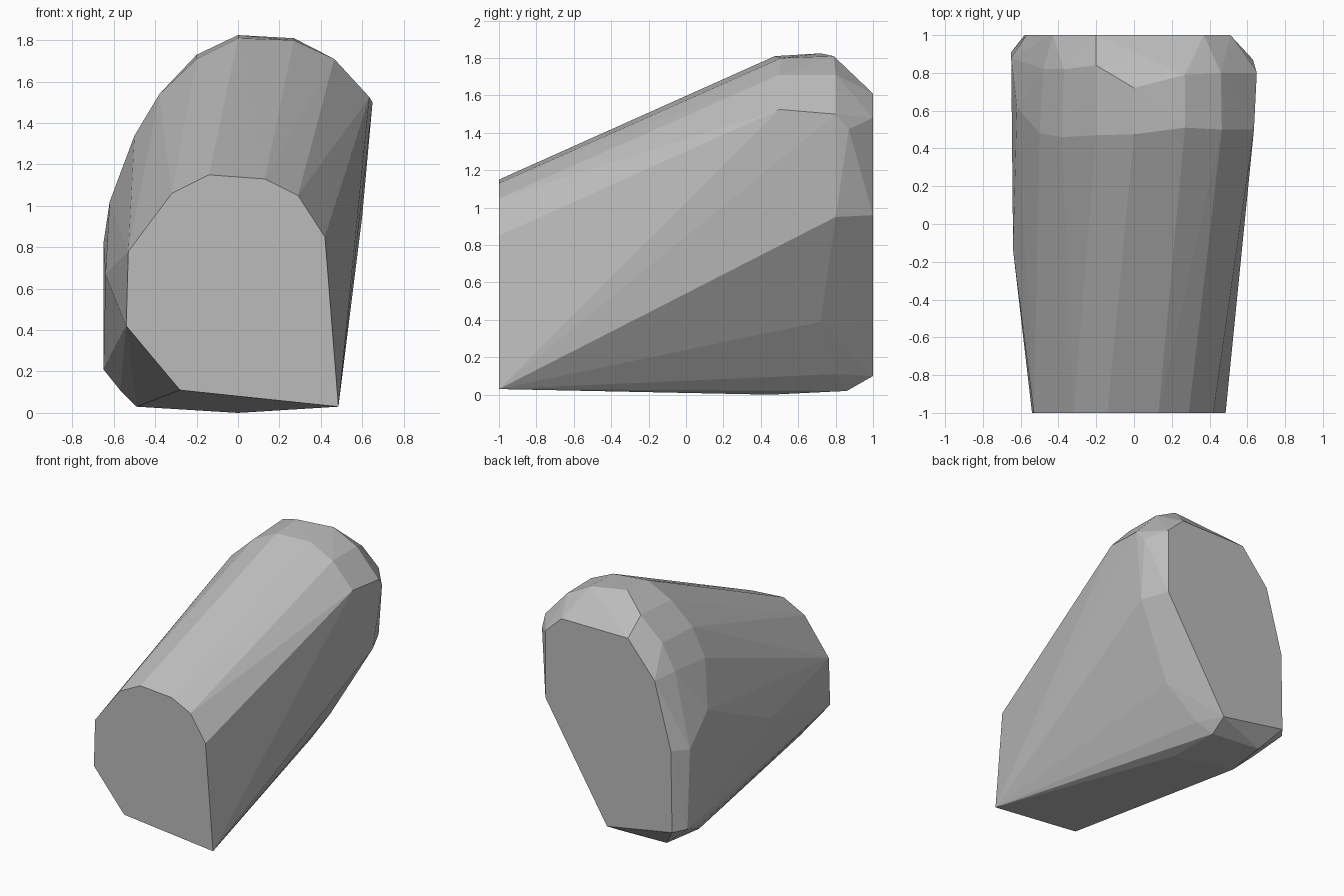
import bpy, bmesh

if "Cube" in bpy.data.objects:
    bpy.data.objects.remove(bpy.data.objects["Cube"])

# Flat grey finish
grey = bpy.data.materials.new("plain_grey")
grey.diffuse_color = (0.5, 0.5, 0.5, 1)
grey.use_nodes = True
grey.node_tree.nodes["Principled BSDF"].inputs["Base Color"].default_value = grey.diffuse_color

# Flat end faces as (x, z) outlines
front = [(-.53, .78), (-.54, .42), (-.28, .11), (.485, .03), (.42, .85),
         (.29, 1.05), (.13, 1.13), (-.14, 1.15), (-.32, 1.06)]
back = [(.37, 1.61), (.51, 1.48), (.51, .96), (-.02, .1), (-.58, .2),
        (-.57, .83), (-.43, 1.34), (-.2, 1.61)]

# Rounded shoulder and crest near the back
shoulder = [(-.62, .62, 1.02), (-.5, .48, 1.34), (-.38, .46, 1.54), (-.2, .47, 1.71),
            (0, .475, 1.81), (.27, .51, 1.80), (.465, .5, 1.71), (.635, .5, 1.525)]
crest = [(-.48, .82, 1.36), (-.37, .82, 1.55), (-.2, .84, 1.73), (0, .72, 1.825),
         (.27, .79, 1.81), (.46, .8, 1.71), (.65, .8, 1.5), (.63, .87, 1.42)]
# Bulging left flank, slanted right flank and underside
flanks = [(-.64, -.14, .67), (-.65, .88, .82), (-.65, .91, .21),
          (.6, .8, .95), (.29, .72, .39), (.07, .8, .11)]
underside = [(-.57, .68, .11), (-.49, .54, .03), (-.45, .88, .04), (0, .45, 0), (-.03, .86, .02)]

points = [(x, -1, z) for x, z in front] + [(x, 1, z) for x, z in back]
points += shoulder + crest + flanks + underside

# Faceted solid stretched over all the sections
bm = bmesh.new()
for p in points:
    bm.verts.new(p)
hull = bmesh.ops.convex_hull(bm, input=bm.verts)
loose = {v for v in hull["geom_interior"] + hull["geom_unused"]
         if isinstance(v, bmesh.types.BMVert)}
bmesh.ops.delete(bm, geom=list(loose), context='VERTS')
bmesh.ops.dissolve_limit(bm, angle_limit=0.01, verts=bm.verts, edges=bm.edges)
bmesh.ops.recalc_face_normals(bm, faces=bm.faces)

mesh = bpy.data.meshes.new("faceted_block")
bm.to_mesh(mesh)
bm.free()
mesh.materials.append(grey)
block = bpy.data.objects.new("faceted_block", mesh)
bpy.context.collection.objects.link(block)
